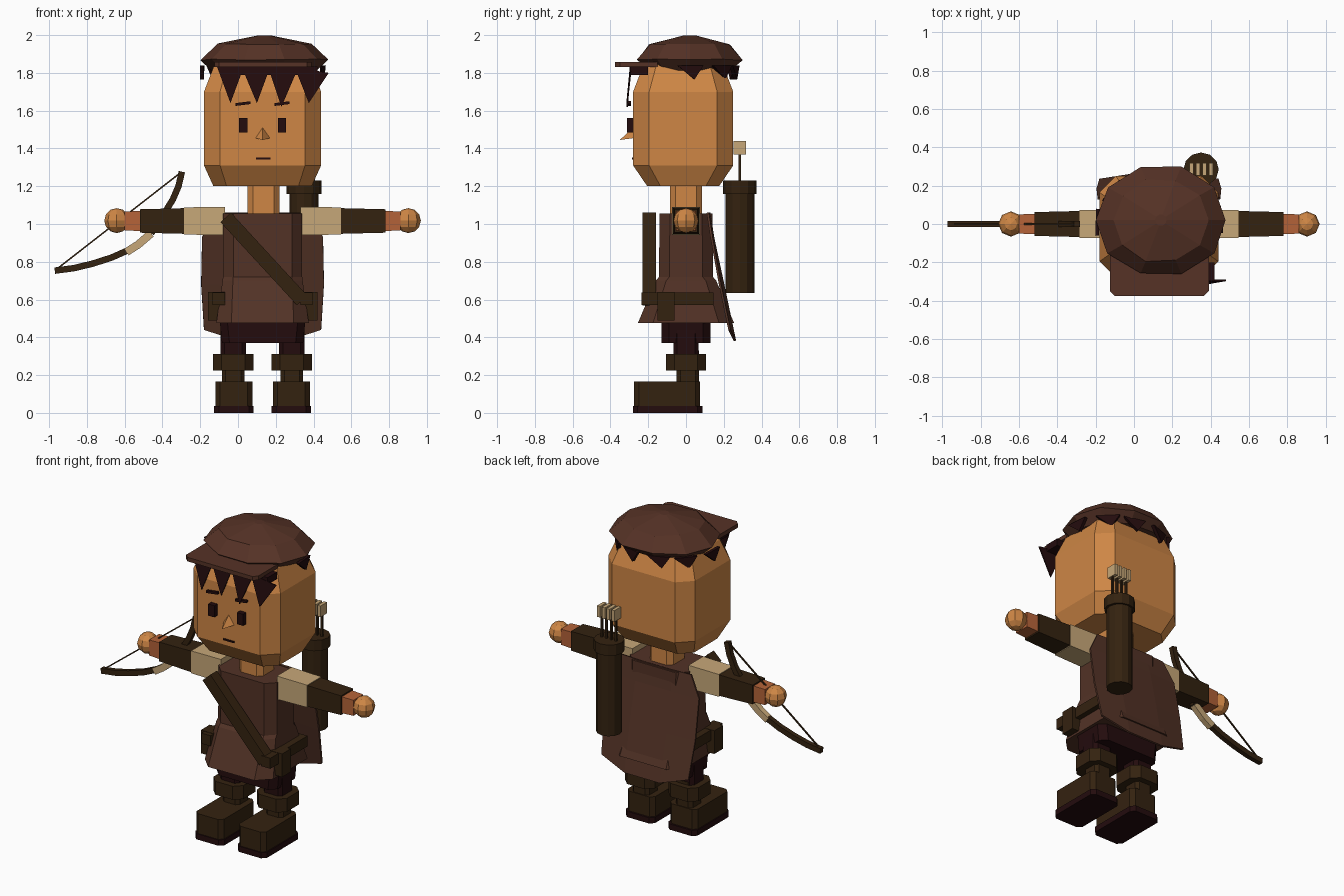
import bpy, bmesh, math, random
from mathutils import Vector

if "Cube" in bpy.data.objects:
    bpy.data.objects.remove(bpy.data.objects["Cube"])

random.seed(4)
CX = 0.13  # symmetry line of the figure


def material(name, rgb):
    m = bpy.data.materials.new(name)
    m.diffuse_color = (*rgb, 1)
    m.use_nodes = True
    m.node_tree.nodes["Principled BSDF"].inputs["Base Color"].default_value = m.diffuse_color
    return m


SKIN = material("skin", (0.62, 0.24, 0.06))
WRIST = material("reddish_skin", (0.46, 0.125, 0.04))
CLOTH = material("brown_cloth", (0.085, 0.032, 0.019))
HAT = material("hat_brown", (0.092, 0.032, 0.019))
LEATHER = material("dark_leather", (0.034, 0.016, 0.005))
DARK = material("very_dark_maroon", (0.017, 0.0035, 0.004))
TAN = material("tan_linen", (0.57, 0.39, 0.19))


def finish(name, bm, mat):
    bmesh.ops.recalc_face_normals(bm, faces=bm.faces)
    me = bpy.data.meshes.new(name)
    bm.to_mesh(me)
    bm.free()
    me.materials.append(mat)
    ob = bpy.data.objects.new(name, me)
    bpy.context.collection.objects.link(ob)
    return ob


def loft(name, rings, mat):
    """Skin a closed solid through rings holding equal numbers of points."""
    bm = bmesh.new()
    vs = [[bm.verts.new(p) for p in r] for r in rings]
    n = len(vs[0])
    for a, b in zip(vs, vs[1:]):
        for i in range(n):
            j = (i + 1) % n
            bm.faces.new((a[i], a[j], b[j], b[i]))
    bm.faces.new(vs[0])
    bm.faces.new(vs[-1])
    return finish(name, bm, mat)


def box(name, x, y, z, mat):
    pts = [(x[0], y[0]), (x[1], y[0]), (x[1], y[1]), (x[0], y[1])]
    return loft(name, [[(a, b, h) for a, b in pts] for h in z], mat)


def octa(cx, cy, z, hx, hy, c):
    """Chamfered rectangle at height z."""
    p = [(-hx + c, -hy), (hx - c, -hy), (hx, -hy + c), (hx, hy - c),
         (hx - c, hy), (-hx + c, hy), (-hx, hy - c), (-hx, -hy + c)]
    return [(cx + a, cy + b, z) for a, b in p]


def circle(cx, cy, z, rx, ry, n, wobble=0.0):
    out = []
    for i in range(n):
        a = 2 * math.pi * i / n
        k = 1 + random.uniform(-wobble, wobble)
        out.append((cx + rx * k * math.cos(a), cy + ry * k * math.sin(a),
                    z + random.uniform(-wobble, wobble) * 0.2))
    return out


def plate(name, pts, y0, y1, mat):
    """Outline in x, z pushed through from y0 to y1."""
    return loft(name, [[(x, y, z) for x, z in pts] for y in (y0, y1)], mat)


def ribbon(name, path, width, y0, y1, mat):
    """Flat bar following a path in x, z."""
    rings = []
    for i, (x, z) in enumerate(path):
        a, b = path[max(i - 1, 0)], path[min(i + 1, len(path) - 1)]
        t = Vector((b[0] - a[0], b[1] - a[1])).normalized() * width / 2
        rings.append([(x - t.y, y0, z + t.x), (x + t.y, y0, z - t.x),
                      (x + t.y, y1, z - t.x), (x - t.y, y1, z + t.x)])
    return loft(name, rings, mat)


# Head and neck
loft("head", [octa(CX, -0.015, z, hx, hy, c) for z, hx, hy, c in
              ((1.20, 0.26, 0.19, 0.07), (1.31, 0.31, 0.265, 0.085),
               (1.70, 0.31, 0.265, 0.085), (1.83, 0.26, 0.215, 0.07),
               (1.88, 0.2, 0.16, 0.06))], SKIN)
loft("neck", [octa(CX + 0.005, 0, z, 0.085, 0.085, 0.03) for z in (1.0, 1.22)], SKIN)

# Face
for s, side in ((-1, "left"), (1, "right")):
    ex = CX + s * 0.103
    box("eye_" + side, (ex - 0.022, ex + 0.022), (-0.312, -0.27), (1.485, 1.56), DARK)
    plate("eyebrow_" + side, [(ex - 0.04, 1.625), (ex + 0.04, 1.635),
                              (ex + 0.04, 1.65), (ex - 0.04, 1.64)], -0.308, -0.29, DARK)
box("mouth", (0.095, 0.172), (-0.287, -0.275), (1.341, 1.351), DARK)
bm = bmesh.new()
base = [bm.verts.new(p) for p in ((0.09, -0.275, 1.455), (0.172, -0.275, 1.455), (0.13, -0.275, 1.515))]
tip = bm.verts.new((0.13, -0.35, 1.445))
bm.faces.new(base)
for i in range(3):
    bm.faces.new((base[i], base[(i + 1) % 3], tip))
finish("nose", bm, SKIN)

# Fringe and hair tufts under the hat
fringe = [(-0.11, 0.03, -0.04, 1.64), (0.02, 0.17, 0.10, 1.64),
          (0.16, 0.32, 0.23, 1.62), (0.30, 0.48, 0.375, 1.64)]
for i, (a, b, t, tz) in enumerate(fringe):
    rings = [[(a, y, 1.83), (b, y, 1.80 if i == 3 else 1.83), (t, y - 0.018, tz)]
             for y in (-0.298, -0.29)]
    loft("fringe_%d" % i, rings, DARK)
plate("fringe_band", [(-0.09, 1.79), (0.42, 1.79), (0.42, 1.835), (-0.09, 1.835)], -0.297, -0.2, DARK)
for i, deg in enumerate((5, 45, 75, 110, 140, 178)):
    a = math.radians(deg)
    t = Vector((-math.sin(a), math.cos(a), 0)) * 0.07
    c = Vector((CX + 0.31 * math.cos(a), 0.255 * math.sin(a), 1.84))
    tuft = [c - t, c + t, c + Vector((0, 0, -0.075)) + t * 0.3]
    loft("hair_tuft_%d" % i, [tuft, [p * 1 + Vector((math.cos(a), math.sin(a), 0)) * 0.02
                                     for p in tuft]], DARK)

# Cap with a stiff front brim
loft("hat_crown", [circle(0.14, 0.02, z, rx, ry, 10, w) for z, rx, ry, w in
                   ((1.815, 0.28, 0.23, 0.02), (1.87, 0.34, 0.29, 0.02),
                    (1.955, 0.25, 0.22, 0.03), (1.999, 0.03, 0.03, 0.0))], HAT)
brim = [(-0.125, -0.15), (-0.125, -0.35), (-0.1, -0.375), (0.365, -0.375), (0.39, -0.35), (0.39, -0.15)]
loft("hat_brim", [[(x, y, z) for x, y in brim] for z in (1.832, 1.858)], HAT)

# Tunic with a flared skirt
loft("tunic", [octa(CX, 0, z, hx, hy, c) for z, hx, hy, c in
               ((0.475, 0.245, 0.255, 0.08), (0.70, 0.212, 0.16, 0.055),
                (0.72, 0.21, 0.143, 0.055), (1.055, 0.21, 0.14, 0.055))], CLOTH)

# Cape hanging down the back
bm = bmesh.new()
rows = []
for z, hx, y, dip, bulge in ((1.06, 0.25, 0.115, 0, 0.01), (0.93, 0.32, 0.135, 0, 0.01),
                             (0.68, 0.325, 0.18, 0, 0.02), (0.44, 0.31, 0.23, 0.07, 0.035)):
    rows.append([bm.verts.new((CX + hx * u, y + bulge * (1 - u * u), z - dip * (1 - u * u)))
                 for u in (-1, -0.4, 0.4, 1)])
for a, b in zip(rows, rows[1:]):
    for i in range(3):
        bm.faces.new((a[i], a[i + 1], b[i + 1], b[i]))
mod = finish("cape", bm, CLOTH).modifiers.new("thickness", "SOLIDIFY")
mod.thickness, mod.offset = 0.012, 0

# Shoulder strap, side belts and pouches
ribbon("shoulder_strap", [(-0.065, 1.035), (0.34, 0.595)], 0.075, -0.23, -0.16, LEATHER)
for s, side in ((-1, "left"), (1, "right")):
    bx = [CX + s * 0.20, CX + s * 0.265]
    box("belt_" + side, bx, (-0.235 if s > 0 else -0.18, 0.145), (0.57, 0.638), LEATHER)
    px = [CX + s * 0.20, CX + s * 0.29]
    box("pouch_" + side, px, (-0.15, -0.06), (0.49, 0.64), LEATHER)

# Trousers, boots and soles
loft("trousers", [octa(CX, 0, z, hx, 0.13, 0.04) for z, hx in ((0.37, 0.215), (0.5, 0.228))], DARK)
for s, side in ((-1, "left"), (1, "right")):
    x = CX + s * 0.155
    loft("trouser_leg_" + side, [octa(x, 0, z, 0.067, 0.067, 0.02) for z in (0.3, 0.45)], DARK)
    loft("boot_shaft_" + side, [octa(x, 0.01, z, 0.06, 0.06, 0.02) for z in (0.15, 0.33)], LEATHER)
    loft("boot_cuff_" + side, [octa(x, 0, z, 0.107, 0.107, 0.045) for z in (0.225, 0.312)], LEATHER)
    fx = CX + s * 0.152
    loft("boot_foot_" + side, [octa(fx, -0.1, z, 0.098, 0.175, 0.025) for z in (0.035, 0.165)], LEATHER)
    loft("boot_sole_" + side, [octa(fx, -0.097, z, 0.104, 0.184, 0.025) for z in (0, 0.037)], DARK)

# Outstretched arms
for s, side in ((-1, "left"), (1, "right")):
    for part, u0, u1, h0, h1, mat in (("sleeve", 0.20, 0.415, 0.075, 0.072, TAN),
                                      ("bracer", 0.41, 0.65, 0.068, 0.062, LEATHER),
                                      ("wrist", 0.65, 0.73, 0.053, 0.05, WRIST)):
        loft(part + "_" + side, [[(CX + s * u, a * h, 1.016 + b * h)
                                  for a, b in ((-1, -1), (1, -1), (1, 1), (-1, 1))]
                                 for u, h in ((u0, h0), (u1, h1))], mat)
    bm = bmesh.new()
    bmesh.ops.create_uvsphere(bm, u_segments=8, v_segments=6, radius=0.066)
    bmesh.ops.translate(bm, verts=bm.verts, vec=(CX + s * 0.772, 0, 1.018))
    finish("hand_" + side, bm, SKIN)

# Quiver with arrows
QX, QY = 0.35, 0.285
loft("quiver", [circle(QX, QY, z, 0.077, 0.077, 12) for z in (0.635, 1.17)], LEATHER)
loft("quiver_rim", [circle(QX, QY, z, 0.092, 0.088, 12) for z in (1.16, 1.23)], LEATHER)
for i in range(4):
    ax = QX - 0.05 + i * 0.034
    box("arrow_shaft_%d" % i, (ax - 0.006, ax + 0.006), (QY - 0.006, QY + 0.006), (1.2, 1.40), LEATHER)
    box("arrow_feather_%d" % i, (ax - 0.011, ax + 0.011), (QY - 0.033, QY + 0.033), (1.368, 1.44), TAN)

# Bow, grip and string
ribbon("bow_lower_limb", [(-0.97, 0.753), (-0.87, 0.766), (-0.77, 0.79), (-0.67, 0.822), (-0.58, 0.862)],
       0.034, -0.015, 0.015, LEATHER)
ribbon("bow_grip", [(-0.59, 0.852), (-0.53, 0.89), (-0.46, 0.95)], 0.042, -0.018, 0.018, TAN)
ribbon("bow_upper_limb", [(-0.46, 0.95), (-0.40, 1.04), (-0.345, 1.13), (-0.315, 1.20), (-0.297, 1.277)],
       0.034, -0.015, 0.015, LEATHER)
ribbon("bow_string", [(-0.965, 0.757), (-0.3, 1.275)], 0.008, -0.004, 0.004, LEATHER)
